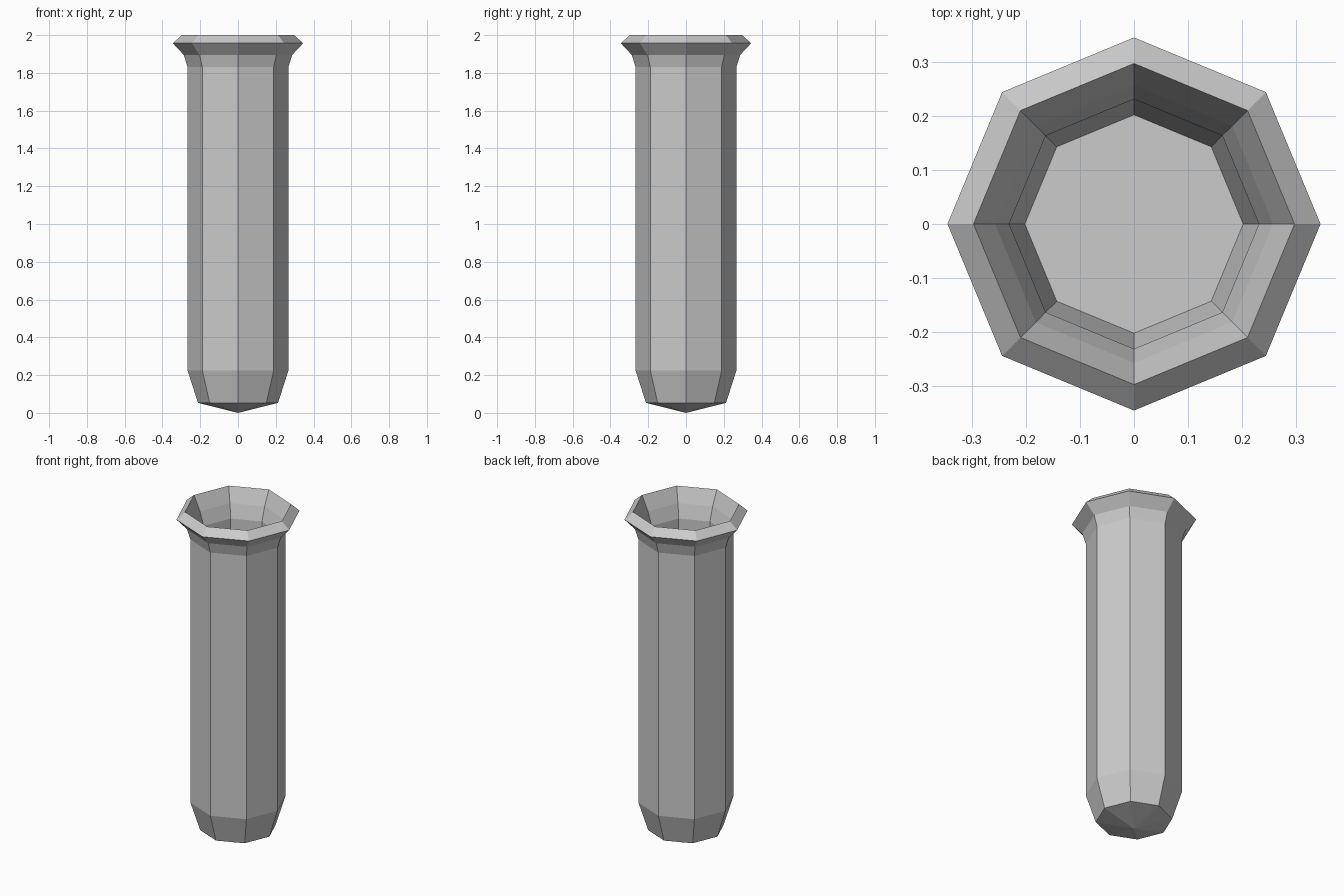
import bpy, bmesh, math

if "Cube" in bpy.data.objects:
    bpy.data.objects.remove(bpy.data.objects["Cube"])

SIDES = 8

# Closed wall profile (radius, height): outer tip, up over the lip, down to the inner floor
PROFILE = [
    (0.0, 0.0), (0.212, 0.053), (0.267, 0.225), (0.267, 1.83),
    (0.287, 1.895), (0.345, 1.957), (0.297, 2.0),
    (0.257, 1.912), (0.231, 1.83), (0.231, 0.23), (0.202, 0.09),
]


def lathe(name, profile, sides):
    bm = bmesh.new()
    rings = []
    for r, z in profile:
        if r == 0:
            rings.append([bm.verts.new((0, 0, z))] * sides)
        else:
            rings.append([bm.verts.new((r * math.cos(a), r * math.sin(a), z))
                          for a in (2 * math.pi * i / sides for i in range(sides))])
    for lo, hi in zip(rings, rings[1:]):
        for i in range(sides):
            j = (i + 1) % sides
            corners = dict.fromkeys((lo[i], lo[j], hi[j], hi[i]))
            bm.faces.new(list(corners))
    # flat inner floor
    bm.faces.new(rings[-1])
    bmesh.ops.recalc_face_normals(bm, faces=bm.faces[:])
    mesh = bpy.data.meshes.new(name)
    bm.to_mesh(mesh)
    bm.free()
    obj = bpy.data.objects.new(name, mesh)
    bpy.context.collection.objects.link(obj)
    return obj


# Hollow eight-sided tube with flared lip and tapered base
lathe("test_tube", PROFILE, SIDES)
